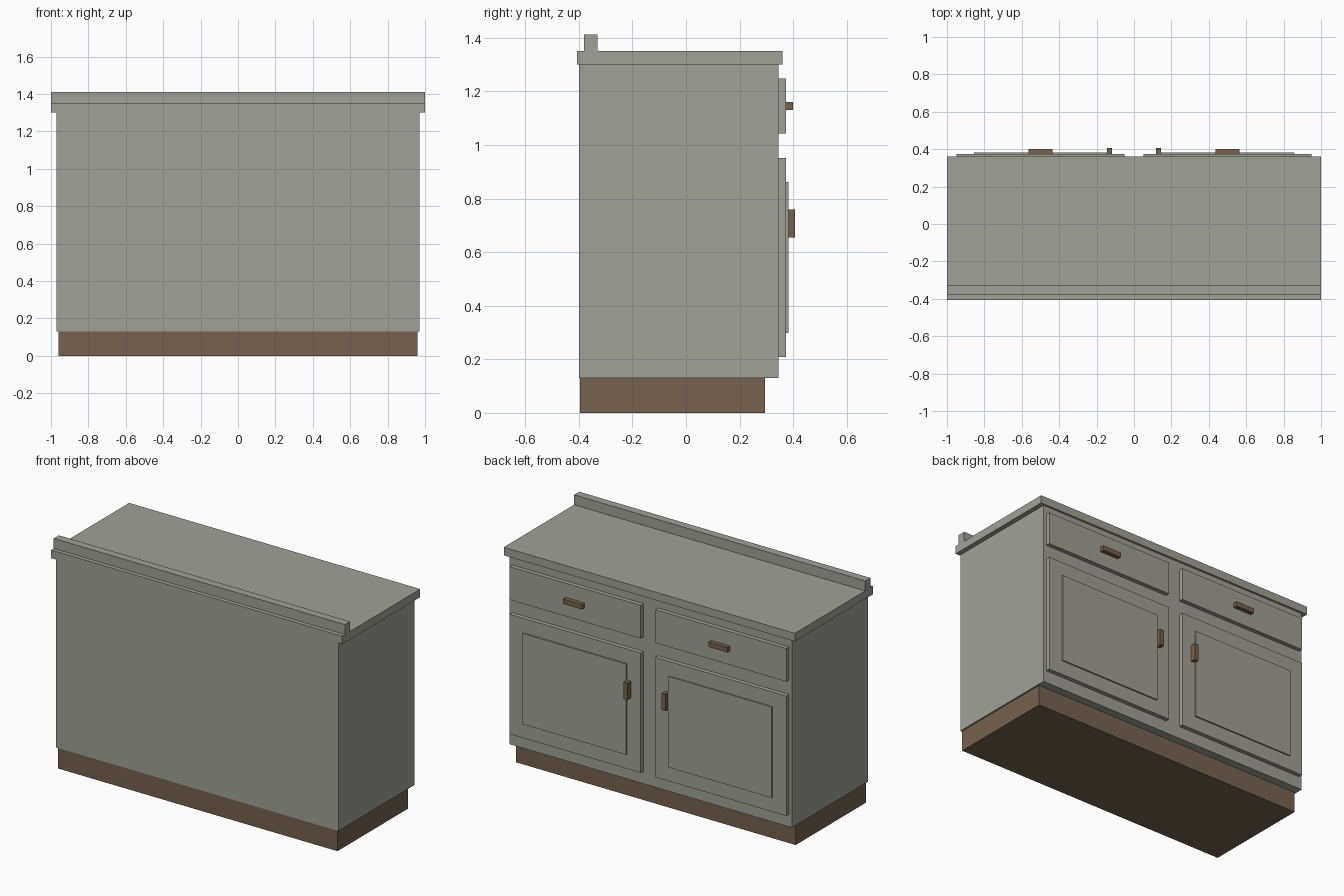
import bpy
import bmesh
from mathutils import Vector

default = bpy.data.objects.get("Cube")
if default:
    bpy.data.objects.remove(default, do_unlink=True)


def make_material(name, rgb):
    mat = bpy.data.materials.new(name)
    mat.use_nodes = True
    mat.diffuse_color = (*rgb, 1)
    mat.node_tree.nodes["Principled BSDF"].inputs["Base Color"].default_value = (*rgb, 1)
    return mat


painted = make_material("warm grey paint", (0.35, 0.355, 0.307))
plinth_brown = make_material("plinth brown", (0.178, 0.122, 0.082))
handle_brown = make_material("handle brown", (0.195, 0.119, 0.077))


def box(name, x, y, z, mat):
    """Flat-faced box given its (low, high) range on each axis."""
    low, high = (Vector(corner) for corner in zip(x, y, z))
    bm = bmesh.new()
    bmesh.ops.create_cube(bm, size=1)
    for v in bm.verts:
        v.co = (low + high) / 2 + v.co * (high - low)
    mesh = bpy.data.meshes.new(name)
    bm.to_mesh(mesh)
    bm.free()
    mesh.materials.append(mat)
    obj = bpy.data.objects.new(name, mesh)
    bpy.context.collection.objects.link(obj)
    return obj


# Carcass, plinth and worktop
box("plinth", (-0.96, 0.96), (-0.395, 0.295), (0, 0.13), plinth_brown)
box("cabinet_body", (-0.97, 0.97), (-0.40, 0.346), (0.13, 1.30), painted)
box("worktop", (-1, 1), (-0.406, 0.36), (1.30, 1.35), painted)
box("upstand", (-1, 1), (-0.38, -0.33), (1.35, 1.412), painted)

# Drawer and door on each half of the cabinet
FACE, FRONT, PANEL = 0.346, 0.373, 0.382
for side, sign in (("left", 1), ("right", -1)):
    def fitting(name, x, y, z, mat):
        box(f"{side}_{name}", sorted(sign * v for v in x), y, z, mat)

    fitting("drawer_front", (0.05, 0.95), (FACE, FRONT), (1.042, 1.248), painted)
    fitting("drawer_handle", (0.435, 0.565), (FRONT, 0.40), (1.13, 1.16), handle_brown)
    fitting("door", (0.05, 0.95), (FACE, FRONT), (0.208, 0.952), painted)
    fitting("door_panel", (0.144, 0.856), (FRONT, PANEL), (0.298, 0.862), painted)
    fitting("door_handle", (0.117, 0.144), (FRONT, 0.406), (0.655, 0.76), handle_brown)
